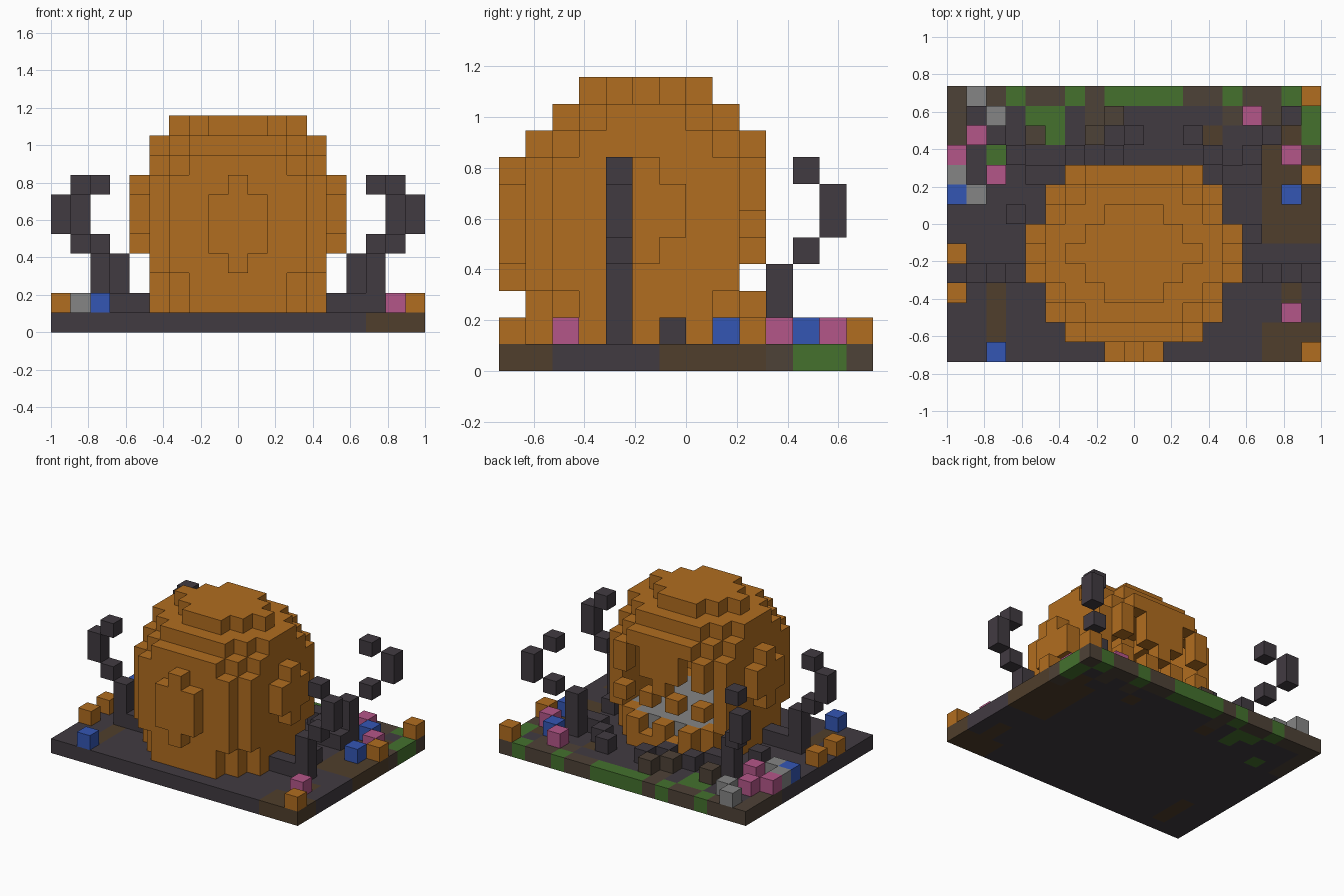
import bpy, bmesh

if bpy.data.objects.get("Cube"):
    bpy.data.objects.remove(bpy.data.objects["Cube"], do_unlink=True)

U = 2 / 19          # block size
NX, NY = 19, 14     # ground size in blocks
DIRS = [(1, 0, 0), (-1, 0, 0), (0, 1, 0), (0, -1, 0), (0, 0, 1), (0, 0, -1)]


def material(name, rgb):
    m = bpy.data.materials.new(name)
    m.use_nodes = True
    m.diffuse_color = (*rgb, 1)
    bsdf = next(n for n in m.node_tree.nodes if n.type == 'BSDF_PRINCIPLED')
    bsdf.inputs["Base Color"].default_value = (*rgb, 1)
    bsdf.inputs["Roughness"].default_value = 0.9
    return m


MATS = {
    "orange": material("pumpkin_orange", (.44, .153, .014)),
    "dark": material("dark_stone", (.053, .043, .053)),
    "dirt": material("dirt_brown", (.076, .054, .038)),
    "soil": material("soil_brown", (.080, .049, .025)),
    "green": material("grass_green", (.058, .165, .027)),
    "blue": material("blue", (.034, .093, .456)),
    "pink": material("pink", (.456, .093, .25)),
    "gray": material("stone_gray", (.235, .235, .235)),
}


def blocks(name, cells):
    """Mesh of the exposed faces of unit blocks; cells maps (i, j, k) to a colour."""
    bm = bmesh.new()
    used = sorted(set(cells.values()))
    corners = {}

    def vert(p):
        if p not in corners:
            x, y, z = p
            corners[p] = bm.verts.new(((x - NX / 2) * U, (y - NY / 2) * U, z * U))
        return corners[p]

    for cell, colour in cells.items():
        for d in DIRS:
            if tuple(c + n for c, n in zip(cell, d)) in cells:
                continue
            axis = [abs(n) for n in d].index(1)
            a, b = (axis + 1) % 3, (axis + 2) % 3
            loop = []
            for s, t in ((0, 0), (1, 0), (1, 1), (0, 1)):
                p = list(cell)
                p[axis] += max(d[axis], 0)
                p[a] += s
                p[b] += t
                loop.append(vert(tuple(p)))
            if d[axis] < 0:
                loop.reverse()
            face = bm.faces.new(loop)
            face.material_index = used.index(colour)
    mesh = bpy.data.meshes.new(name)
    bm.to_mesh(mesh)
    bm.free()
    for c in used:
        mesh.materials.append(MATS[c])
    ob = bpy.data.objects.new(name, mesh)
    bpy.context.collection.objects.link(ob)
    return ob


# Ground slab: one letter per block for the patchy back rows, back row first
CODES = {"d": "dirt", "g": "green", "k": "dark", "s": "soil"}
back_rows = [
    "dddgddgdggggddgddgd",
    "dkkkggkdkkkkkkdkdkg",
    "dkkkkgkskkkkkskkksg",
    "dkgkkkkkkkkkkkkkssd",
]
ground = {(i, j, 0): "dark" for i in range(NX) for j in range(NY)}
for r, row in enumerate(back_rows):
    for i, letter in enumerate(row):
        ground[i, NY - 1 - r, 0] = CODES[letter]
for j in range(6, 10):
    for i in (16, 17, 18):
        ground[i, j, 0] = "soil"
for j in range(4):
    ground[2, j, 0] = "soil" if j else "dark"
    ground[17, j, 0] = "soil"
for cell in ((16, 0, 0), (18, 0, 0), (18, 1, 0), (16, 1, 0)):
    ground[cell] = "soil"
blocks("ground", ground)

# Pumpkin body: stacked rounded layers, as (half width, half depth, corner limit)
CX, CY = 9, 5
layers = {1: (4, 4, 6), 2: (4, 4, 6), 8: (4, 4, 6), 9: (4, 3, 5), 10: (3, 2, 3)}
solid = set()
for k in range(1, 11):
    w, d, limit = layers.get(k, (4, 4, 7))
    solid |= {(CX + a, CY + b, k) for a in range(-w, w + 1) for b in range(-d, d + 1)
              if abs(a) + abs(b) <= limit}
hollow = {c for c in solid
          if all(tuple(p + n for p, n in zip(c, d)) in solid for d in DIRS)}
hollow |= {(i, j, 1) for i, j, k in hollow if k == 2}
shell = solid - hollow

# Bulging ribs on the front and both sides
shell |= {(CX, 0, k) for k in range(3, 8)}
shell |= {(CX + a, 0, k) for a in (-1, 1) for k in (4, 5, 6)}
for i in (CX - 5, CX + 5):
    shell |= {(i, CY, k) for k in range(4, 8)}
    shell |= {(i, CY + b, k) for b in (-1, 1) for k in (5, 6)}

# Carved face on the far side: mouth with teeth, and two eyes
face_y = CY + 4
carve = {(a, 3) for a in range(-3, 4)} | {(a, 4) for a in (-2, 0, 2)}
carve |= {(a, 2) for a in (-1, 1)}
for s in (-1, 1):
    carve |= {(s, 5), (2 * s, 5), (3 * s, 5), (2 * s, 6), (2 * s, 7)}
shell -= {(CX + a, face_y, k) for a, k in carve}
shell -= {(CX + a, CY + 3, k) for a, k in carve if abs(a) < 4 and k > 2}
blocks("pumpkin", {c: "orange" for c in shell})

# Stone filling visible through the mouth
blocks("inner_floor", {c: "gray" for c in hollow if c[2] <= 2})

# Curling vines, mirrored left and right
for side, mirror in (("left", False), ("right", True)):
    side_vine = [(14, 4, 1), (15, 4, 1), (16, 4, 1), (16, 4, 2), (16, 4, 3),
                 (17, 4, 4), (18, 4, 5), (18, 4, 6), (17, 4, 7)]
    back_vine = [(14, 9, 1), (15, 10, 1), (15, 10, 2), (15, 10, 3), (16, 11, 4),
                 (17, 12, 5), (17, 12, 6), (16, 11, 7)]
    for name, path in (("side_vine", side_vine), ("back_vine", back_vine)):
        cells = {(NX - 1 - i if mirror else i, j, k): "dark" for i, j, k in path}
        blocks(f"{name}_{side}", cells)

# Low stones and clods around the base
stones = [(3, 7), (15, 6), (5, 9), (6, 10), (9, 11), (8, 10), (13, 10), (15, 9), (12, 11)]
clods = [(8, 12), (7, 11), (4, 11)]
rubble = {(i, j, 1): "dark" for i, j in stones}
rubble.update({(i, j, 1): "dirt" for i, j in clods})
blocks("rubble", rubble)

# Scattered sweets
sweets = {
    "orange": [(0, 3), (0, 5), (18, 0), (18, 9), (18, 13)],
    "pink": [(0, 10), (1, 11), (2, 9), (15, 12), (17, 10), (17, 2)],
    "blue": [(0, 8), (2, 0), (17, 8), (16, 11)],
    "gray": [(1, 13), (2, 12), (0, 9), (1, 8)],
}
for colour, spots in sweets.items():
    blocks(f"{colour}_sweets", {(i, j, 1): colour for i, j in spots})
